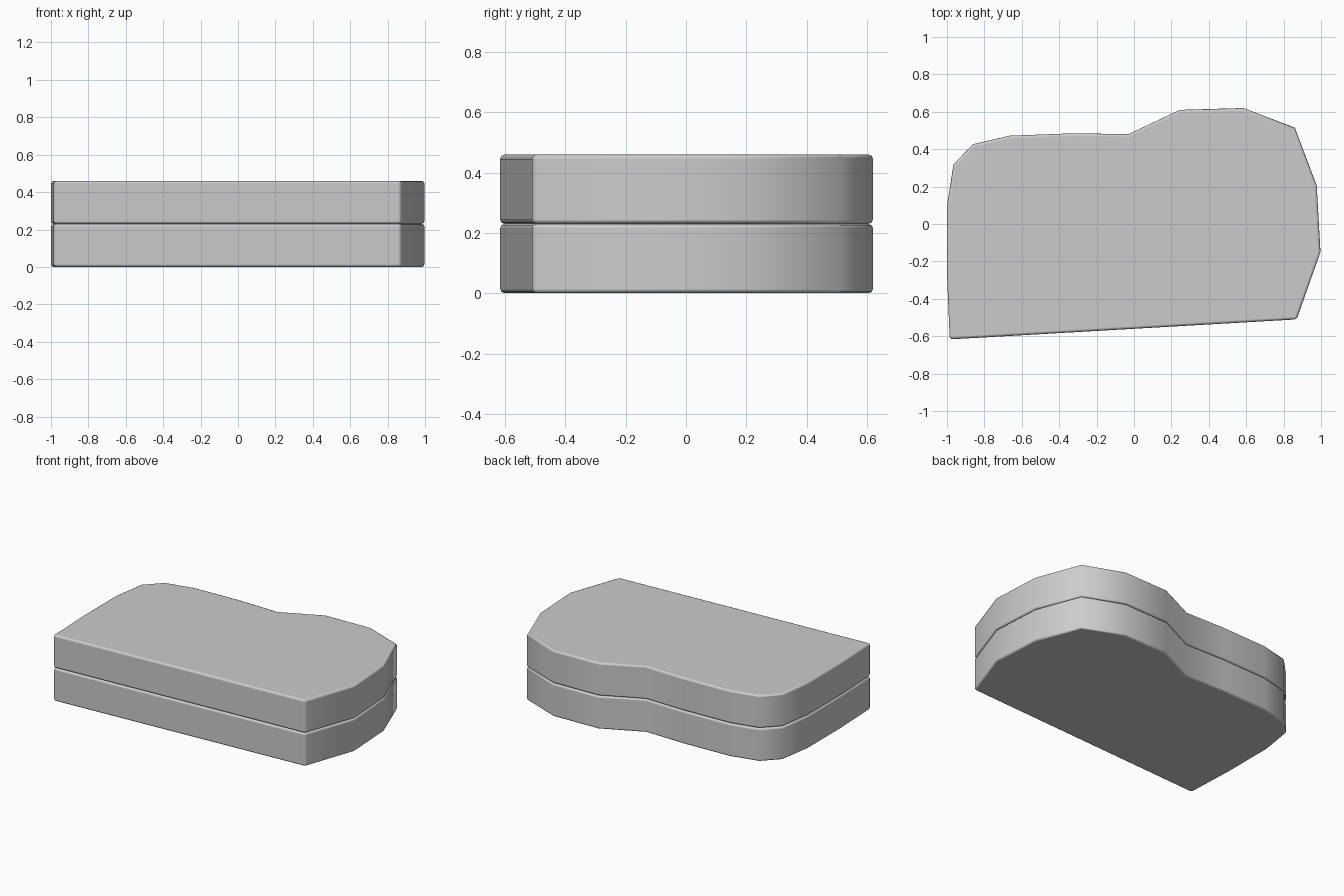
import bpy, bmesh, math

if "Cube" in bpy.data.objects:
    bpy.data.objects.remove(bpy.data.objects["Cube"])

# Outline shared by both slabs, counter-clockwise from the front left corner
OUTLINE = [(-0.985, -0.617), (0.87, -0.51), (0.997, -0.15), (0.977, 0.205),
           (0.86, 0.515), (0.585, 0.62), (0.245, 0.61), (-0.03, 0.48),
           (-0.32, 0.485), (-0.665, 0.472), (-0.86, 0.427), (-0.965, 0.32),
           (-1.0, 0.095), (-1.0, -0.27)]
HEIGHT = 0.23


def slab(name, z):
    bm = bmesh.new()
    base = bm.faces.new([bm.verts.new((x, y, z)) for x, y in OUTLINE])
    top = bmesh.ops.extrude_face_region(bm, geom=[base], use_keep_orig=True)["geom"]
    bmesh.ops.translate(bm, vec=(0, 0, HEIGHT),
                        verts=[g for g in top if isinstance(g, bmesh.types.BMVert)])
    bmesh.ops.recalc_face_normals(bm, faces=bm.faces)
    mesh = bpy.data.meshes.new(name)
    bm.to_mesh(mesh)
    bm.free()
    obj = bpy.data.objects.new(name, mesh)
    bpy.context.collection.objects.link(obj)
    mesh.shade_smooth()

    # Small rounded bevel on the rims and the two front corners
    bevel = obj.modifiers.new("rim_bevel", "BEVEL")
    bevel.width = 0.015
    bevel.segments = 2
    bevel.limit_method = "ANGLE"
    bevel.angle_limit = math.radians(50)
    bevel.harden_normals = True
    return obj


# Two stacked slabs
slab("lower_slab", 0)
slab("upper_slab", HEIGHT)
